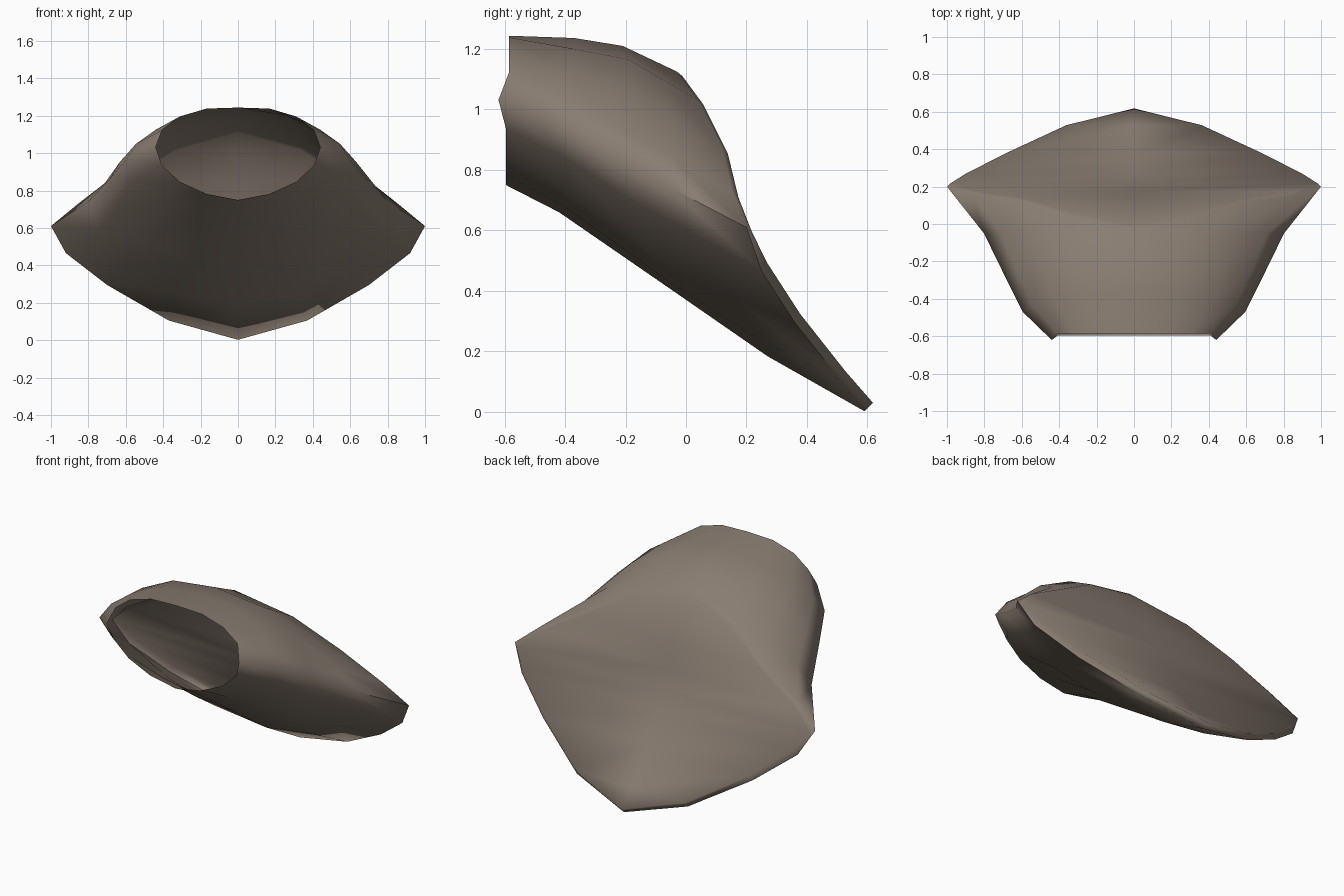
import bpy, bmesh, math

if "Cube" in bpy.data.objects:
    bpy.data.objects.remove(bpy.data.objects["Cube"])

# One flat colour
mat = bpy.data.materials.new("warm grey brown")
mat.diffuse_color = (0.25, 0.205, 0.165, 1)
mat.use_nodes = True
mat.node_tree.nodes["Principled BSDF"].inputs["Base Color"].default_value = mat.diffuse_color

# Half cross-sections (x, y, z), top centre -> side -> bottom centre
shoulder = [(0, -.37, 1.236), (.26, -.37, 1.2), (.44, -.39, 1.125), (.545, -.43, 1.05), (.595, -.47, .97),
            (.55, -.42, .85), (.41, -.41, .75), (.21, -.41, .685), (0, -.42, .66)]
waist = [(0, -.21, 1.21), (.3, -.19, 1.165), (.5, -.2, 1.07), (.63, -.25, .955), (.68, -.3, .87),
         (.65, -.18, .7), (.48, -.12, .53), (.25, -.07, .44), (0, -.05, .405)]
flare = [(0, -.03, 1.125), (.34, .04, 1.03), (.6, .12, .87), (.86, .155, .725), (1, .2, .61),
         (.92, .25, .465), (.7, .36, .295), (.37, .51, .105), (0, .59, .002)]

# Open oval mouth, pulled forward at its side corner
mouth = []
for i in range(9):
    t = math.pi * i / 8
    s = math.sin(t)
    mouth.append((.44 * s if 0 < i < 8 else 0, -.585 - .035 * (i == 4) - .01 * (i > 4),
                  .9965 + .247 * math.cos(t) + .035 * s))

# Concave section halfway between waist and flare
neck = [(.5 * (a[0] + b[0]) * (.955 if 2 < i < 6 else 1), .5 * (a[1] + b[1]),
         .5 * (a[2] + b[2]) - .02 * (i > 6)) for i, (a, b) in enumerate(zip(waist, flare))]

# Thin lip leading on to the closed back
lip_half = [(x * .98, y + .018 + .01 * (i == 8), z + (.028 if i > 4 else -.015))
            for i, (x, y, z) in enumerate(flare)]

bm = bmesh.new()


def add_ring(half):
    right = [bm.verts.new(p) for p in half]
    left = [bm.verts.new((-x, y, z)) for x, y, z in half[1:-1]]
    return right + left[::-1]


# Side walls between neighbouring sections
loops = [add_ring(r) for r in (mouth, shoulder, waist, neck, flare, lip_half)]
n = len(loops[0])
for a, b in zip(loops, loops[1:]):
    for i in range(n):
        j = (i + 1) % n
        bm.faces.new((a[i], a[j], b[j], b[i]))

# Back sheet: strips across x, with a centre vertex on each row
lip = loops[-1]
rows = [(lip[0],)]
for i in range(1, 8):
    left, right = lip[-i], lip[i]
    rows.append((left, bm.verts.new((0, right.co.y, right.co.z)), right))
rows.append((lip[8],))
for a, b in zip(rows, rows[1:]):
    for k in range(2):
        if len(a) == 1:
            bm.faces.new((a[0], b[k], b[k + 1]))
        elif len(b) == 1:
            bm.faces.new((b[0], a[k + 1], a[k]))
        else:
            bm.faces.new((a[k], b[k], b[k + 1], a[k + 1]))
bmesh.ops.recalc_face_normals(bm, faces=bm.faces)

# Turn the skin outward: the lowest wall face by the mouth must look down
low = min((f for f in bm.faces if f.calc_center_median().y < -.4),
          key=lambda f: f.calc_center_median().z)
if low.normal.z > 0:
    bmesh.ops.reverse_faces(bm, faces=bm.faces)

mesh = bpy.data.meshes.new("flared_hood")
bm.to_mesh(mesh)
bm.free()
mesh.materials.append(mat)
obj = bpy.data.objects.new("flared_hood", mesh)
bpy.context.collection.objects.link(obj)
bpy.context.view_layer.objects.active = obj
obj.select_set(True)
bpy.ops.object.shade_smooth_by_angle(angle=math.radians(80))
